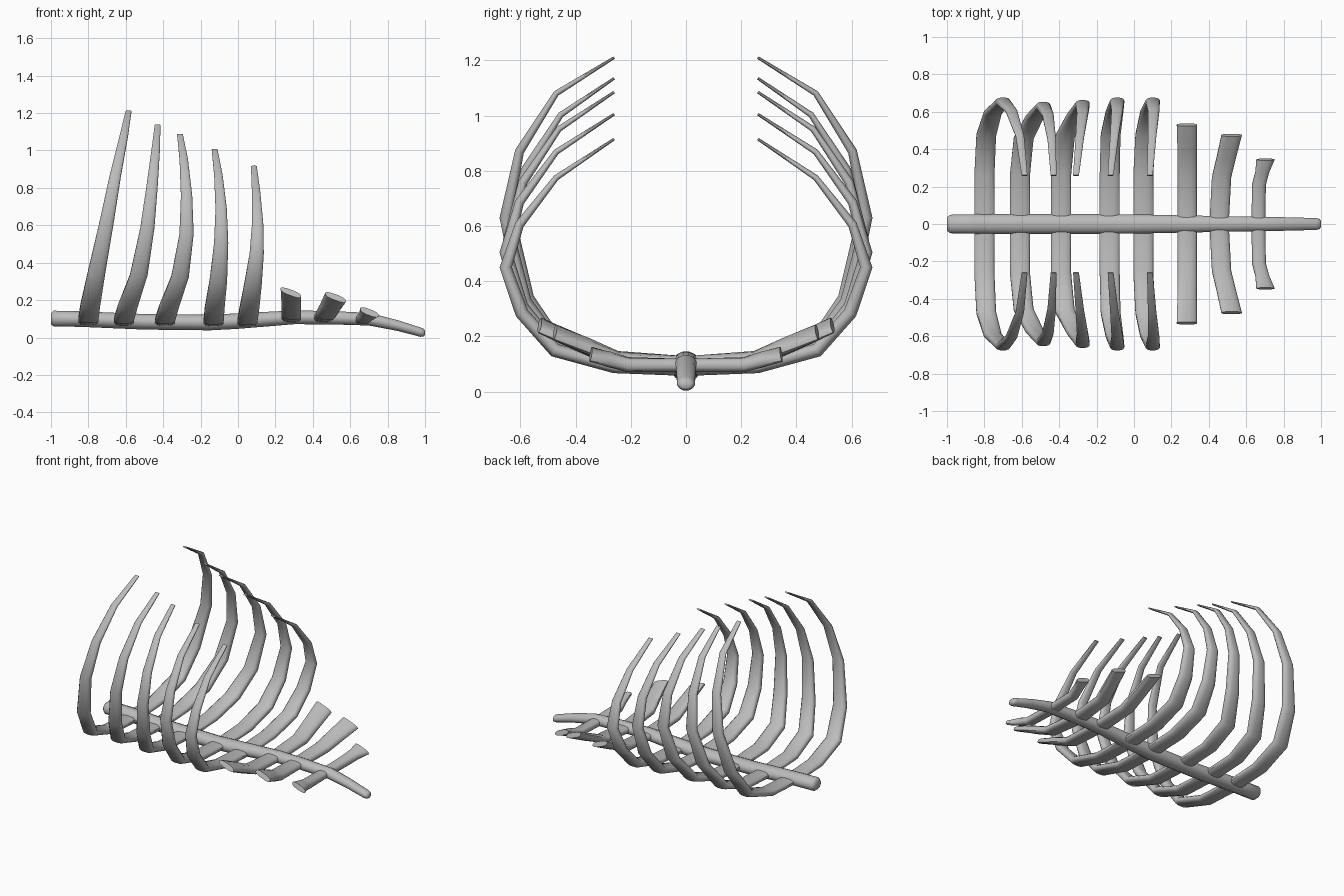
import bpy, bmesh, math
from mathutils import Vector

cube = bpy.data.objects.get("Cube")
if cube:
    bpy.data.objects.remove(cube, do_unlink=True)

bone = bpy.data.materials.new("bone_grey")
bone.use_nodes = True
GREY = (0.5, 0.5, 0.5, 1)
bone.diffuse_color = GREY
bone.node_tree.nodes["Principled BSDF"].inputs["Base Color"].default_value = GREY
X, Y, Z = Vector((1, 0, 0)), Vector((0, 1, 0)), Vector((0, 0, 1))


def lerp(a, b, t):
    return a + (b - a) * t


def soft(value, power):
    """Push a sine or cosine outwards, for a section between oval and box."""
    return math.copysign(abs(value) ** power, value)


def sweep(name, rings, power=1, sides=12):
    """Skin a closed tube through rings of (centre, half axis u, half axis v)."""
    bm = bmesh.new()
    angles = [math.tau * (i + .5) / sides for i in range(sides)]
    loops = []
    for c, u, v in rings:
        loops.append([bm.verts.new(c + u * soft(math.cos(a), power) + v * soft(math.sin(a), power))
                      for a in angles])
    for p, q in zip(loops, loops[1:]):
        for i in range(sides):
            j = (i + 1) % sides
            bm.faces.new((p[i], p[j], q[j], q[i]))
    bm.faces.new(loops[0])
    bm.faces.new(loops[-1])
    bmesh.ops.recalc_face_normals(bm, faces=bm.faces)
    mesh = bpy.data.meshes.new(name)
    bm.to_mesh(mesh)
    bm.free()
    mesh.materials.append(bone)
    obj = bpy.data.objects.new(name, mesh)
    bpy.context.collection.objects.link(obj)
    bpy.ops.object.select_all(action="DESELECT")
    obj.select_set(True)
    bpy.context.view_layer.objects.active = obj
    bpy.ops.object.shade_smooth_by_angle(angle=math.radians(50))


def rib(name, half):
    """Mirror half a rib of (x, y, z, half width, half thickness, tilt) across the spine."""
    full = [(x, -y, *rest) for x, y, *rest in reversed(half[1:])] + half
    pts = [Vector(p[:3]) for p in full]
    rings = []
    for i, (x, y, z, w, t, tilt) in enumerate(full):
        d = pts[min(i + 1, len(pts) - 1)] - pts[max(i - 1, 0)]
        n = Vector((0, -d.z, d.y)).normalized()
        rings.append((pts[i], (X - Z * tilt) * w, n * t))
    sweep(name, rings, power=.75)


# Spine: x, centre height, half width, half height
spine = [(-1, .1, .036, .03), (-.985, .101, .051, .044), (-.85, .099, .054, .043),
         (-.5, .084, .054, .043), (-.15, .08, .054, .043), (0, .088, .053, .043),
         (.3, .108, .047, .038), (.5, .106, .043, .037), (.7, .098, .04, .035),
         (.85, .065, .036, .03), (.975, .029, .033, .026), (.993, .026, .028, .021),
         (1, .025, .016, .011)]
sweep("spine", [(Vector((x, 0, z)), Y * w, Z * h) for x, z, w, h in spine])

# Long ribs: y, height in the lowest rib, height in the tallest, half width, half thickness
profile = [(0, .078, .086, .055, .022), (.26, .09, .1, .055, .024),
           (.475, .15, .172, .054, .026), (.595, .285, .355, .048, .025),
           (.653, .45, .63, .039, .023), (.603, .605, .87, .031, .017),
           (.47, .775, 1.08, .023, .011), (.26, .915, 1.21, .016, .005)]
# Tip height, spread, sideways position at each point of the profile
long_ribs = [(1.21, 1, (-.8, -.8, -.79, -.755, -.7, -.655, -.61, -.585)),
             (1.135, .965, (-.61, -.61, -.59, -.53, -.485, -.46, -.44, -.43)),
             (1.085, .98, (-.39, -.39, -.37, -.31, -.275, -.275, -.29, -.31)),
             (1.005, 1, (-.13, -.13, -.125, -.105, -.09, -.09, -.105, -.125)),
             (.915, 1, (.05, .05, .06, .08, .1, .105, .097, .085))]
for n, (tip, spread, xs) in enumerate(long_ribs, 1):
    t = (tip - .915) / (1.21 - .915)
    rib(f"long_rib_{n}", [(x, lerp(y * spread, y, (y < .3)), lerp(lo, hi, t), w, th, 0)
                          for x, (y, lo, hi, w, th) in zip(xs, profile)])

# Short ribs: root, bend and flared end, each (x, y, z)
short_ribs = [((.285, 0, .105), (.285, .27, .12), (.283, .53, .24)),
              ((.455, 0, .105), (.468, .25, .12), (.522, .475, .215)),
              ((.665, 0, .095), (.668, .21, .098), (.703, .345, .135))]
for n, (root, bend, end) in enumerate(short_ribs, 1):
    w = .038 if n == 3 else .053
    flare = .05 if n == 3 else .056
    mid = tuple(lerp(a, b, .5) for a, b in zip(bend, end))
    rib(f"short_rib_{n}", [(*root, w, .024, 0), (*bend, w, .026, .1),
                           (*mid, w, .026, .22), (*end, flare, .018, .36)])
